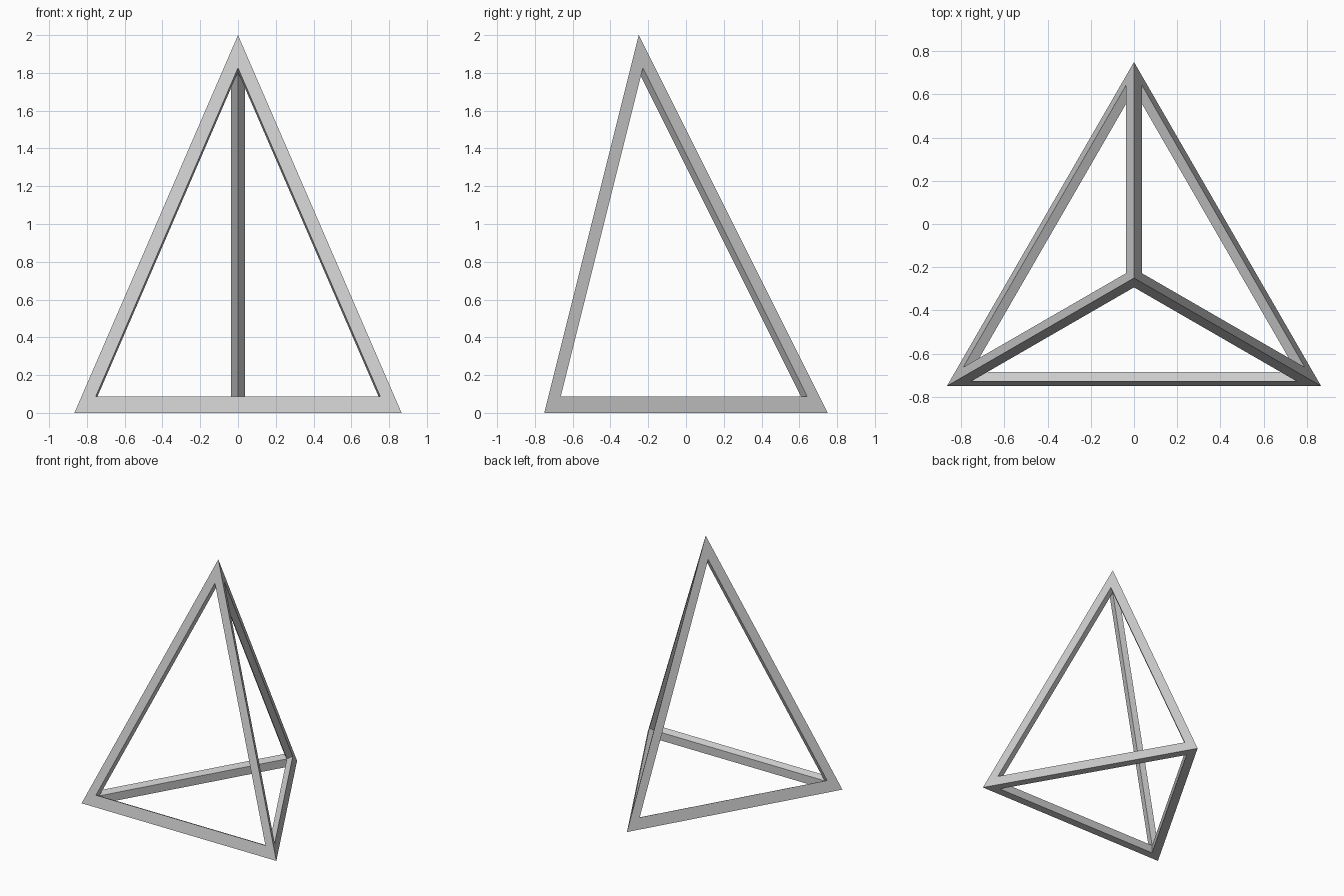
import bpy
import bmesh
from math import sin, cos, radians
from mathutils import Vector

if "Cube" in bpy.data.objects:
    bpy.data.objects.remove(bpy.data.objects["Cube"])

SCALE = 0.87  # size of the openings and inner hollow relative to the outside


def shrink(points):
    """Scale points about their common centre."""
    centre = sum(points, Vector()) / len(points)
    return [centre + (p - centre) * SCALE for p in points]


# Outer tetrahedron: three base corners and an apex
corners = [Vector((cos(radians(a)), sin(radians(a)) - 0.25, 0)) for a in (90, 210, 330)]
corners.append(Vector((0, -0.25, 2)))
sides = [(0, 2, 1), (0, 1, 3), (1, 2, 3), (2, 0, 3)]

bm = bmesh.new()
outer = [bm.verts.new(p) for p in corners]
inner = [bm.verts.new(p) for p in shrink(corners)]

# Each side: flat border around a triangular opening, then bevels to the inner ridges
for side in sides:
    hole = [bm.verts.new(p) for p in shrink([corners[i] for i in side])]
    for k in range(3):
        n = (k + 1) % 3
        a, b = side[k], side[n]
        bm.faces.new((outer[a], outer[b], hole[n], hole[k]))
        bm.faces.new((hole[k], hole[n], inner[b], inner[a]))

bmesh.ops.recalc_face_normals(bm, faces=bm.faces)
mesh = bpy.data.meshes.new("pyramid_frame")
bm.to_mesh(mesh)
bm.free()
frame = bpy.data.objects.new("pyramid_frame", mesh)
bpy.context.collection.objects.link(frame)
